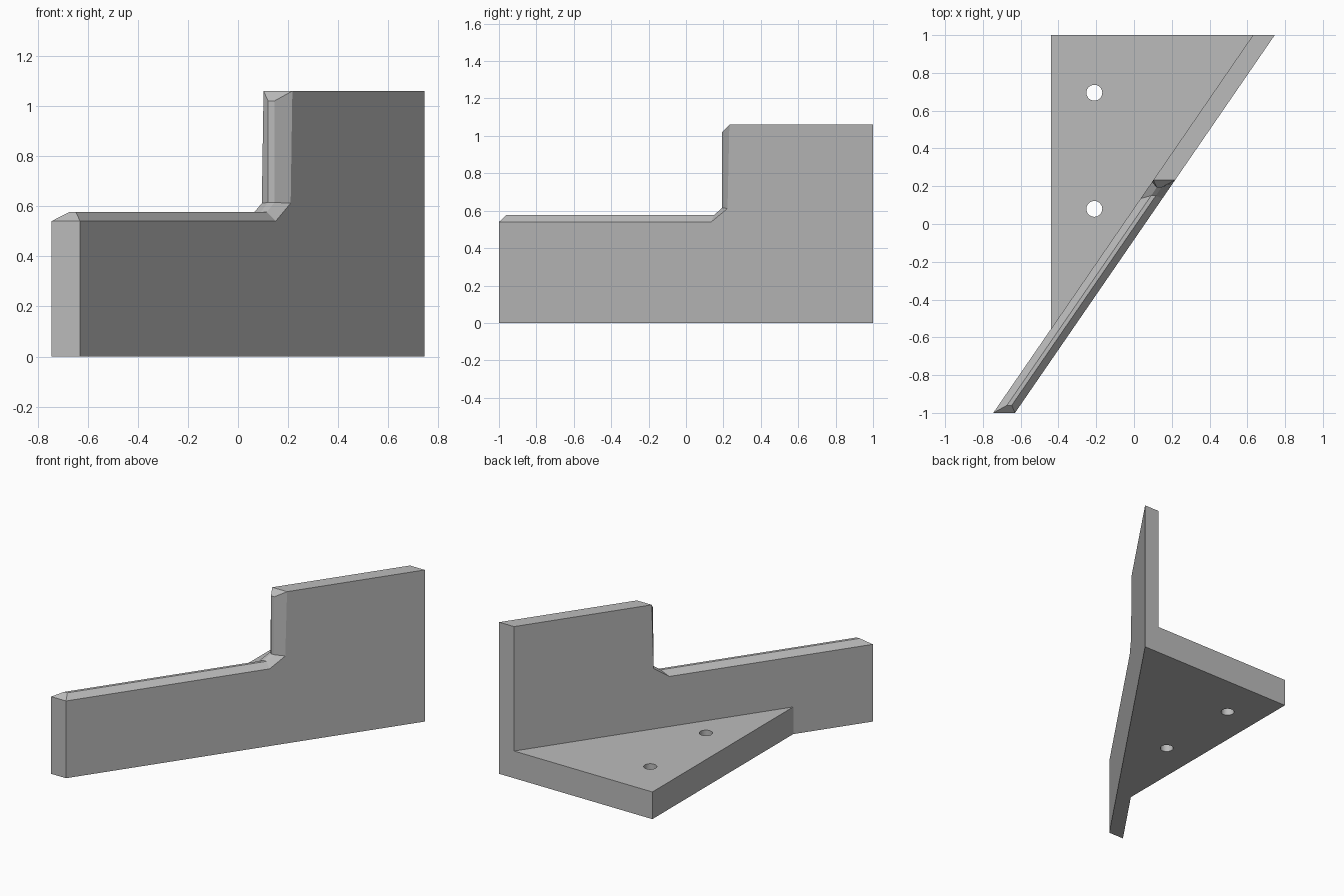
import bpy
import bmesh
from math import cos, sin, tau

cube = bpy.data.objects.get("Cube")
if cube:
    bpy.data.objects.remove(cube)

grey = bpy.data.materials.new("plain grey")
grey.use_nodes = True
grey.diffuse_color = (0.5, 0.5, 0.5, 1)
grey.node_tree.nodes["Principled BSDF"].inputs["Base Color"].default_value = (0.5, 0.5, 0.5, 1)

SLOPE = 0.6875      # sideways run of the wall per unit of depth
HALF = 0.0575       # half of the wall's width along x
RIDGE = 0.0125      # half of the flat ridge's width along x
BASE_TOP = 0.19


def finish(name, bm):
    bmesh.ops.recalc_face_normals(bm, faces=bm.faces[:])
    mesh = bpy.data.meshes.new(name)
    bm.to_mesh(mesh)
    bm.free()
    mesh.materials.append(grey)
    obj = bpy.data.objects.new(name, mesh)
    bpy.context.collection.objects.link(obj)
    return obj


# Slanted stepped wall: one outline on each side, bevelled towards a narrow ridge
edge = [(-1, 0.54), (0.135, 0.54), (0.222, 0.612), (0.232, 1.06)]
ridge = [(-0.96, 0.577), (0.15, 0.577), (0.193, 0.615), (0.193, 1.02)]
corners = [(1, 1.06), (1, 0), (-1, 0)]

bm = bmesh.new()


def row(points, offset):
    return [bm.verts.new((SLOPE * y + offset, y, z)) for y, z in points]


back, front = row(edge + corners, -HALF), row(edge + corners, HALF)
ridge_back, ridge_front = row(ridge, -RIDGE), row(ridge, RIDGE)


def strip(a, b):
    for i in range(len(a) - 1):
        bm.faces.new((a[i], a[i + 1], b[i + 1], b[i]))


bm.faces.new(back)
bm.faces.new(front)
strip(back[:4], ridge_back)
strip(ridge_back, ridge_front)
strip(ridge_front, front[:4])
strip(back[3:] + back[:1], front[3:] + front[:1])
for i in (0, 3):
    bm.faces.new((back[i], ridge_back[i], ridge_front[i], front[i]))
finish("slanted_wall", bm)

# Triangular base plate with two round screw holes
bm = bmesh.new()


def loop(points):
    verts = [bm.verts.new((x, y, 0)) for x, y in points]
    return [bm.edges.new((v, verts[i - 1])) for i, v in enumerate(verts)]


left = -0.44
outline = [(left, 1), (left, (left + HALF) / SLOPE), (SLOPE - HALF, 1)]
edges = loop(outline)
for hole_y in (0.08, 0.695):
    edges += loop([(-0.21 + 0.042 * cos(tau * i / 32), hole_y + 0.042 * sin(tau * i / 32))
                   for i in range(32)])
bmesh.ops.triangle_fill(bm, edges=edges, use_beauty=True, normal=(0, 0, 1))
top = bmesh.ops.extrude_face_region(bm, geom=bm.faces[:], use_keep_orig=True)["geom"]
bmesh.ops.translate(bm, vec=(0, 0, BASE_TOP),
                    verts=[g for g in top if isinstance(g, bmesh.types.BMVert)])
plate = finish("base_plate", bm)
bpy.context.view_layer.objects.active = plate
plate.select_set(True)
bpy.ops.object.shade_smooth_by_angle()
